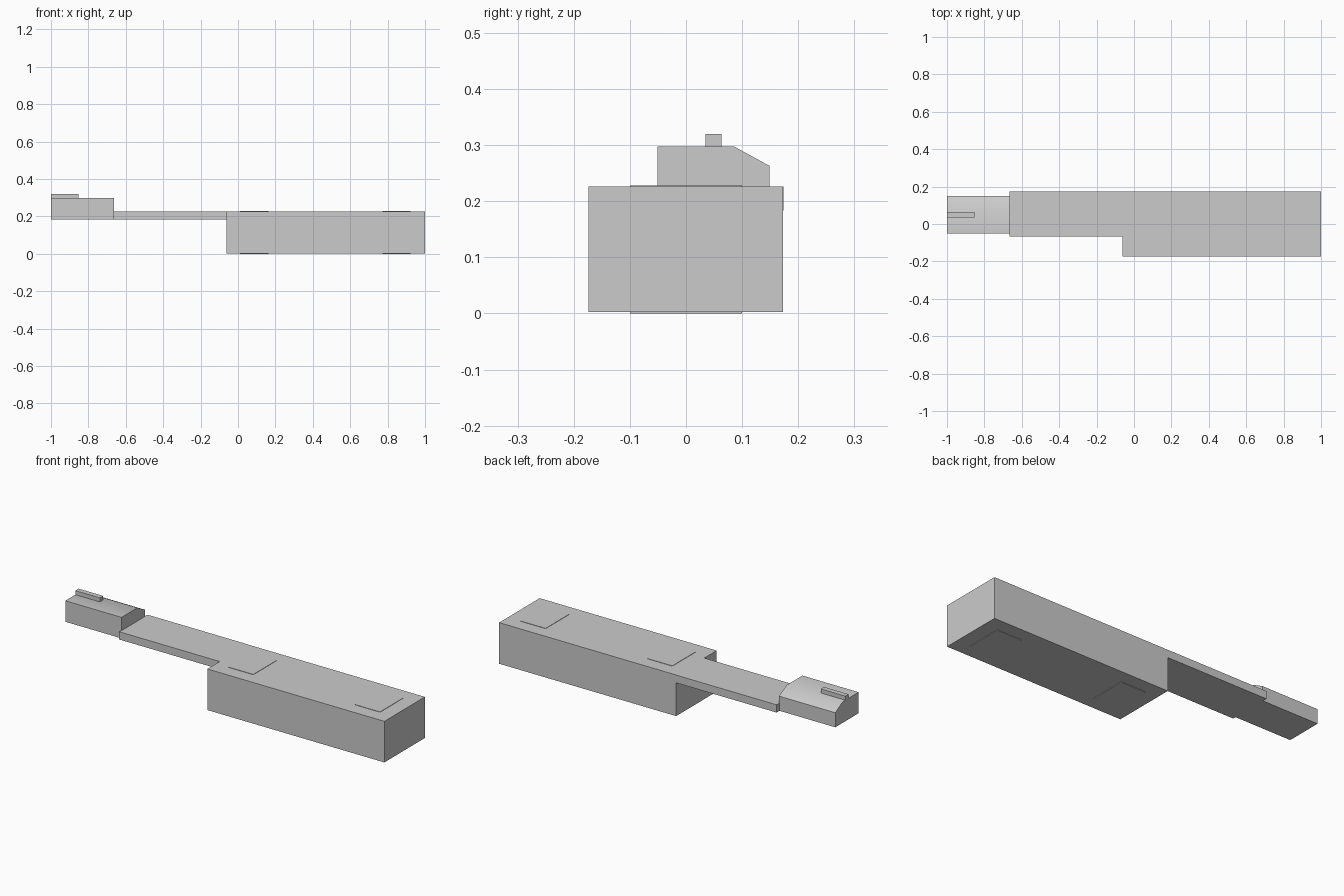
import bpy
import bmesh

old = bpy.data.objects.get("Cube")
if old:
    bpy.data.objects.remove(old, do_unlink=True)

grey = bpy.data.materials.new("plain_grey")
grey.use_nodes = True
colour = (0.6, 0.6, 0.6, 1)
grey.diffuse_color = colour
grey.node_tree.nodes["Principled BSDF"].inputs["Base Color"].default_value = colour


def extrude_profile(name, x0, x1, profile):
    """Sweep a (y, z) profile along x from x0 to x1."""
    bm = bmesh.new()
    face = bm.faces.new([bm.verts.new((x0, y, z)) for y, z in profile])
    swept = bmesh.ops.extrude_face_region(bm, geom=[face])
    moved = [v for v in swept["geom"] if isinstance(v, bmesh.types.BMVert)]
    bmesh.ops.translate(bm, verts=moved, vec=(x1 - x0, 0, 0))
    bmesh.ops.recalc_face_normals(bm, faces=bm.faces)
    mesh = bpy.data.meshes.new(name)
    bm.to_mesh(mesh)
    bm.free()
    mesh.materials.append(grey)
    obj = bpy.data.objects.new(name, mesh)
    bpy.context.collection.objects.link(obj)
    return obj


def box(name, x, y, z):
    return extrude_profile(name, *x, [(y[0], z[0]), (y[1], z[0]), (y[1], z[1]), (y[0], z[1])])


base, under, top = 0.003, 0.184, 0.226

# Main block and the thin arm beside it
box("main_block", (-0.062, 1), (-0.174, 0.173), (base, top))
box("arm", (-0.665, -0.062), (-0.068, 0.174), (under, top))

# End block with a softly shaded slope along its back edge
end = extrude_profile("end_block", -1, -0.663, [
    (-0.051, under), (0.149, under), (0.149, 0.263), (0.085, 0.298), (-0.051, 0.298)])
bpy.ops.object.select_all(action="DESELECT")
end.select_set(True)
bpy.context.view_layer.objects.active = end
bpy.ops.object.shade_smooth_by_angle(angle=0.6)

# Small rib on the end block
box("top_rib", (-1, -0.853), (0.035, 0.063), (0.297, 0.32))

# Thin pads on the top and bottom of the main block
for side, x in (("right", 0.012), ("left", 0.772)):
    for level, z in (("lower", (0, base)), ("upper", (top, top + 0.002))):
        box(f"{level}_pad_{side}", (x, x + 0.15), (-0.1, 0.1), z)
